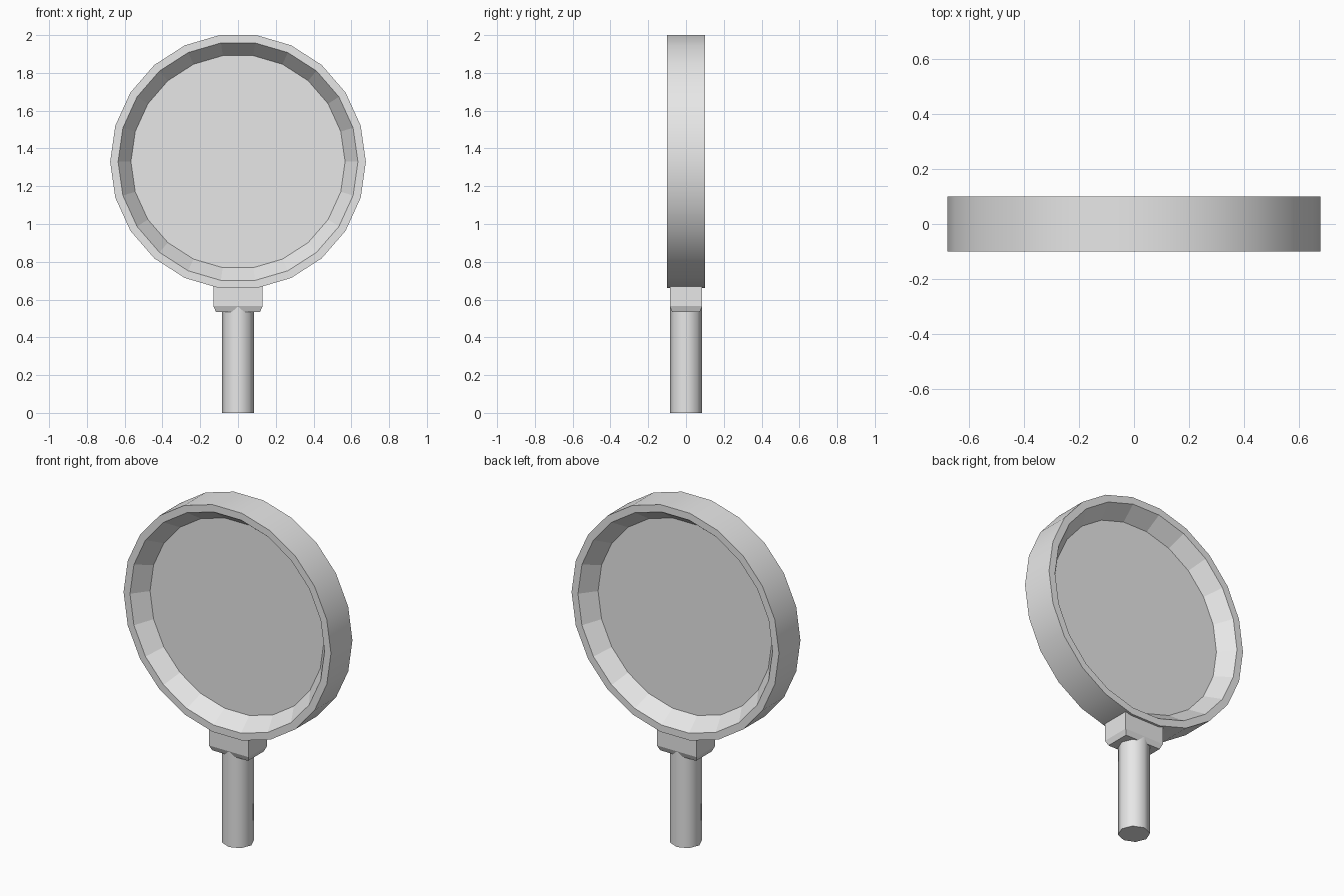
import bpy, bmesh, math
from mathutils import Matrix

cube = bpy.data.objects.get("Cube")
if cube:
    bpy.data.objects.remove(cube, do_unlink=True)

grey = bpy.data.materials.new("plain grey")
grey.use_nodes = True
grey.diffuse_color = (0.8, 0.8, 0.8, 1)
grey.node_tree.nodes["Principled BSDF"].inputs["Base Color"].default_value = (0.8, 0.8, 0.8, 1)

SIDES = 22
CENTRE_Z = 1.33


def finish(name, bm):
    bmesh.ops.recalc_face_normals(bm, faces=bm.faces)
    mesh = bpy.data.meshes.new(name)
    bm.to_mesh(mesh)
    bm.free()
    mesh.materials.append(grey)
    obj = bpy.data.objects.new(name, mesh)
    bpy.context.collection.objects.link(obj)
    return obj


# Round frame: a closed cross-section (radius, y) swept round the y axis
profile = [(0.677, -0.1), (0.677, 0.1), (0.635, 0.1), (0.567, 0.01),
           (0.567, -0.01), (0.635, -0.1)]
bm = bmesh.new()
rings = []
for i in range(SIDES):
    a = math.tau * i / SIDES
    rings.append([bm.verts.new((r * math.cos(a), y, CENTRE_Z + r * math.sin(a)))
                  for r, y in profile])
for i in range(SIDES):
    here, after = rings[i], rings[(i + 1) % SIDES]
    for j in range(len(profile)):
        k = (j + 1) % len(profile)
        face = bm.faces.new((here[j], here[k], after[k], after[j]))
        face.smooth = j == 0  # only the outer band is smooth
        if j != 0:
            for edge in face.edges:
                edge.smooth = False
finish("round_frame", bm)

# Flat disc filling the frame
bm = bmesh.new()
bmesh.ops.create_cone(bm, cap_ends=True, segments=SIDES, radius1=0.567, radius2=0.567, depth=0.02)
turn = Matrix.Rotation(math.pi / 2, 4, "X") @ Matrix.Rotation(math.pi / 2, 4, "Z")
# SIDES is even but not a multiple of four, so line a corner up with the x axis
corner = max(bm.verts, key=lambda v: (turn @ v.co).x)
p = turn @ corner.co
turn = Matrix.Rotation(math.atan2(p.z, p.x), 4, "Y") @ turn
bmesh.ops.transform(bm, matrix=Matrix.Translation((0, 0, CENTRE_Z)) @ turn, verts=bm.verts)
finish("lens_disc", bm)

# Block joining frame and handle, chamfered at the bottom
bm = bmesh.new()
loops = [[bm.verts.new((sx * x, sy * y, z)) for sx, sy in ((-1, -1), (1, -1), (1, 1), (-1, 1))]
         for x, y, z in ((0.117, 0.073, 0.535), (0.13, 0.086, 0.565), (0.13, 0.086, 0.68))]
bm.faces.new(loops[0])
bm.faces.new(loops[-1])
for low, high in zip(loops, loops[1:]):
    for i in range(4):
        k = (i + 1) % 4
        bm.faces.new((low[i], low[k], high[k], high[i]))
finish("collar_block", bm)

# Handle
bm = bmesh.new()
bmesh.ops.create_cone(bm, cap_ends=True, segments=8, radius1=0.086, radius2=0.086, depth=0.56,
                      matrix=Matrix.Translation((0, 0, 0.28)))
for face in bm.faces:
    face.smooth = len(face.verts) == 4
for edge in bm.edges:
    edge.smooth = all(f.smooth for f in edge.link_faces)
finish("handle", bm)
